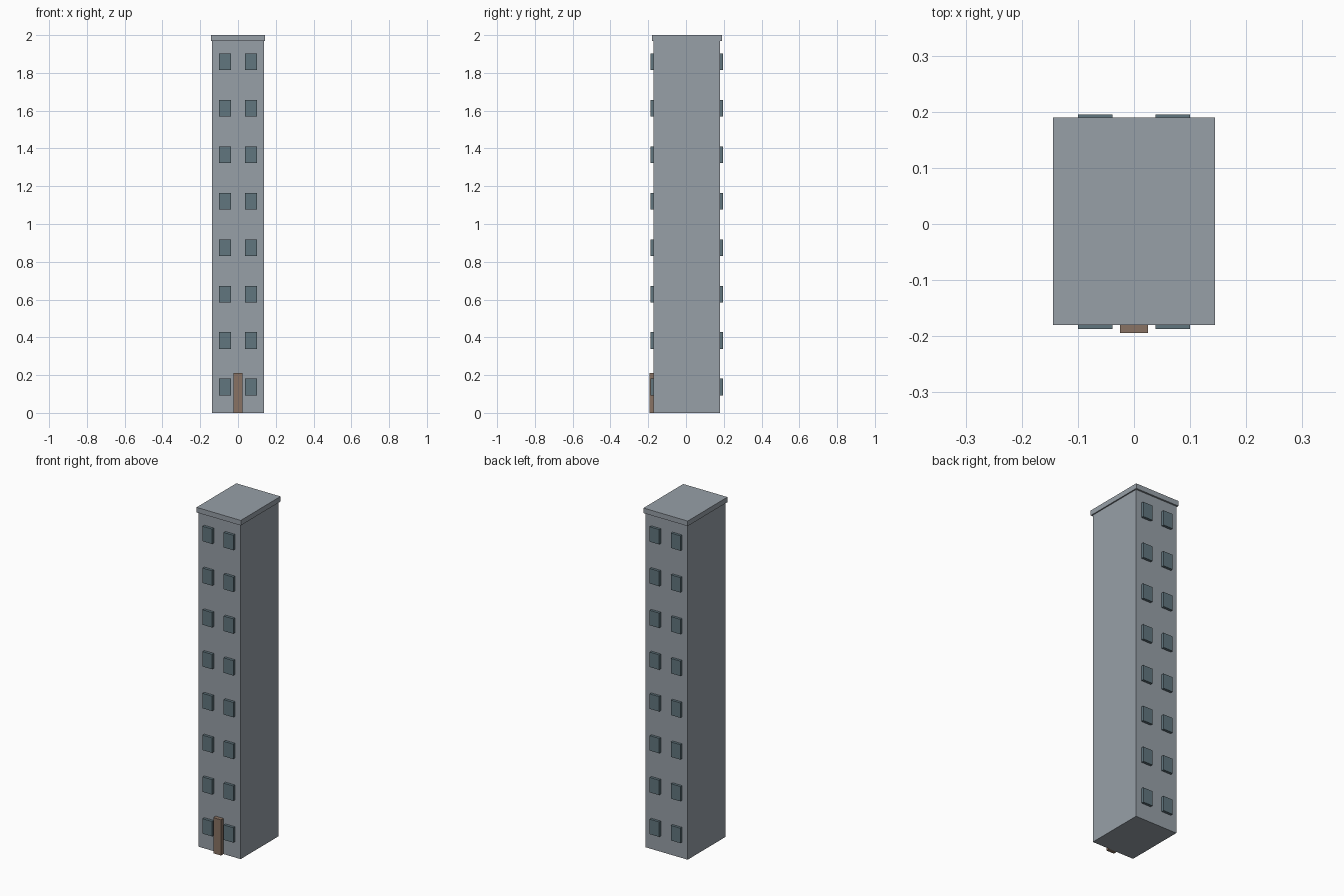
import bpy

cube = bpy.data.objects.get("Cube")
if cube:
    bpy.data.objects.remove(cube, do_unlink=True)


def material(name, rgb):
    mat = bpy.data.materials.new(name)
    mat.use_nodes = True
    colour = (*rgb, 1)
    mat.diffuse_color = colour
    mat.node_tree.nodes["Principled BSDF"].inputs["Base Color"].default_value = colour
    return mat


def box(name, xs, ys, zs, mat):
    """Box between the given limits on each axis."""
    limits = (xs, ys, zs)
    bpy.ops.mesh.primitive_cube_add(size=1)
    obj = bpy.context.object
    obj.name = name
    obj.location = [(a + b) / 2 for a, b in limits]
    obj.scale = [b - a for a, b in limits]
    obj.data.materials.append(mat)
    return obj


concrete = material("grey concrete", (0.31, 0.35, 0.39))
glass = material("blue grey glass", (0.12, 0.18, 0.21))
wood = material("brown wood", (0.25, 0.17, 0.125))

FRONT, BACK = -0.171, 0.18

# Tower and overhanging roof slab
box("tower_body", (-0.137, 0.137), (FRONT, BACK), (0, 1.97), concrete)
box("roof_slab", (-0.144, 0.144), (-0.18, 0.19), (1.97, 2), concrete)

# Entrance door
box("front_door", (-0.025, 0.025), (-0.194, FRONT + 0.004), (0, 0.21), wood)

# Two columns of raised windows on the front and back, one pair per floor
FLOORS = 8
for floor in range(FLOORS):
    z = 0.137 + 0.246 * floor
    for side, x in (("right", -0.069), ("left", 0.069)):
        for face, ys in (("front", (-0.187, FRONT + 0.004)),
                         ("back", (BACK - 0.004, 0.195))):
            box(f"{face}_{side}_window_{floor + 1}",
                (x - 0.031, x + 0.031), ys, (z - 0.044, z + 0.044), glass)
